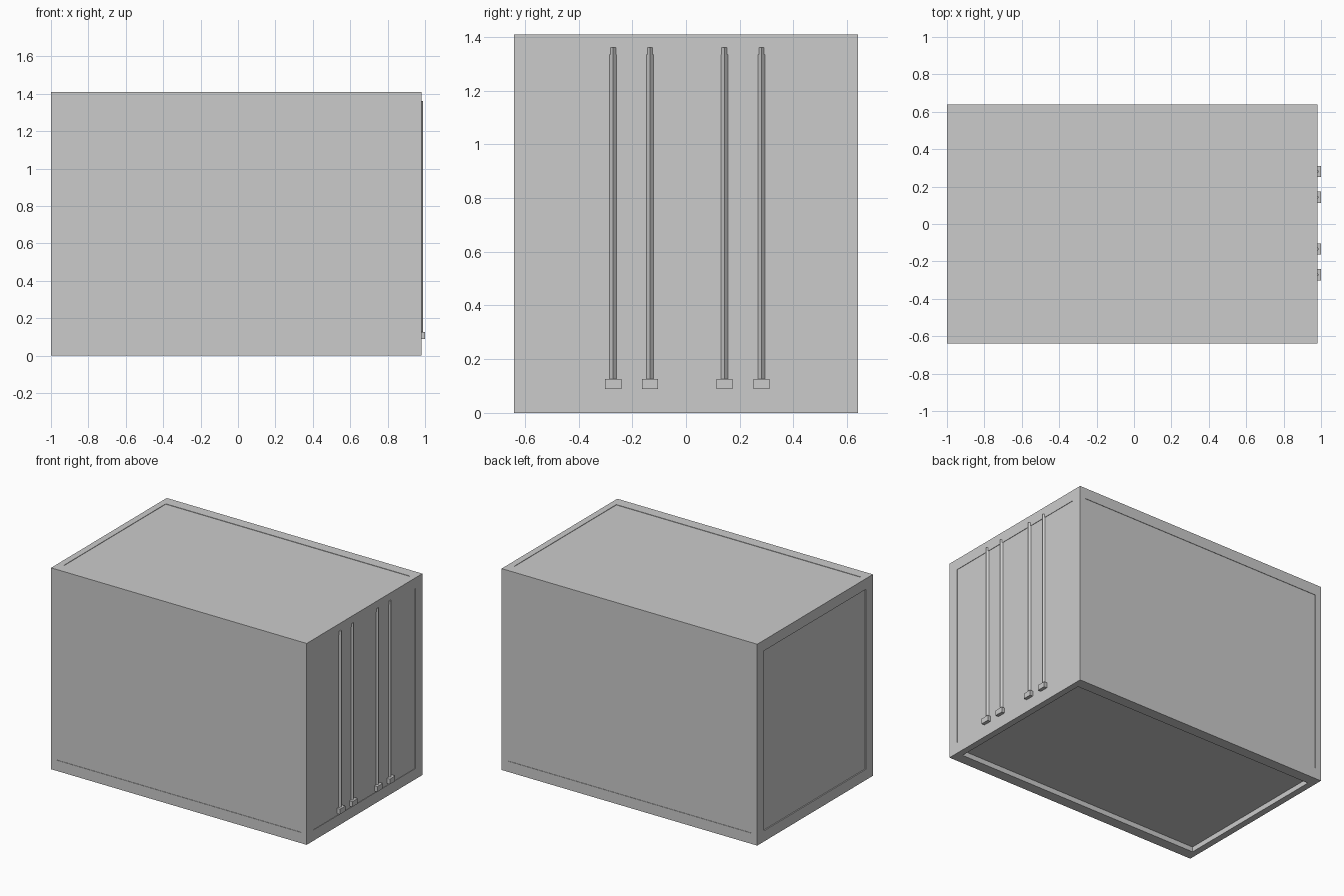
import bpy, bmesh
from mathutils import Vector, Matrix
from math import pi

cube = bpy.data.objects.get("Cube")
if cube:
    bpy.data.objects.remove(cube)

# Painted metal
grey = bpy.data.materials.new("grey_metal")
grey.use_nodes = True
colour = (0.6, 0.6, 0.6, 1)
grey.diffuse_color = colour
grey.node_tree.nodes["Principled BSDF"].inputs["Base Color"].default_value = colour


def finish(bm, name):
    mesh = bpy.data.meshes.new(name)
    bm.to_mesh(mesh)
    bm.free()
    mesh.materials.append(grey)
    obj = bpy.data.objects.new(name, mesh)
    bpy.context.collection.objects.link(obj)


def box(name, centre, size):
    bm = bmesh.new()
    bmesh.ops.create_cube(bm, size=1)
    for v in bm.verts:
        v.co = Vector(centre) + v.co * Vector(size)
    finish(bm, name)


# Container body: each face holds a sunken panel inside a flat frame
centre = Vector((-0.01, 0, 0.705))
half = Vector((0.99, 0.64, 0.705))
frame = Vector((0.045, 0.075, 0.075))

bm = bmesh.new()
bmesh.ops.create_cube(bm, size=2)
for v in bm.verts:
    v.co = centre + v.co * half
bm.normal_update()


def sink(face, depth):
    normal = face.normal.copy()
    bmesh.ops.inset_individual(bm, faces=[face], thickness=0.02)
    for v in face.verts:
        for i in range(3):
            if abs(normal[i]) < 0.5:
                side = 1 if v.co[i] > centre[i] else -1
                v.co[i] = centre[i] + side * (half[i] - frame[i])
    panel = bmesh.ops.extrude_discrete_faces(bm, faces=[face])["faces"][0]
    for v in panel.verts:
        v.co -= normal * depth


for face in list(bm.faces):
    if face.normal.z < -0.5:
        sink(face, 0.035)  # hollow base
    elif face.normal.x < -0.5:
        sink(face, 0.008)  # closed end
    else:
        sink(face, 0.003)
finish(bm, "container_body")

# Door locking bars with a foot bracket each
for i, y in enumerate((-0.271, -0.134, 0.143, 0.281), 1):
    bm = bmesh.new()
    bmesh.ops.create_cone(bm, cap_ends=True, segments=4, radius1=0.015,
                          radius2=0.015, depth=1.26)
    # Turn one ridge of the bar outward
    ridge = max(bm.verts, key=lambda v: v.co.x)
    if abs(ridge.co.y) > 0.005:
        bmesh.ops.rotate(bm, verts=bm.verts, matrix=Matrix.Rotation(pi / 4, 3, "Z"))
    bmesh.ops.translate(bm, verts=bm.verts, vec=(0.975, y, 0.73))
    finish(bm, f"locking_bar_{i}")
    box(f"bar_bracket_{i}", (0.985, y, 0.107), (0.03, 0.06, 0.037))
